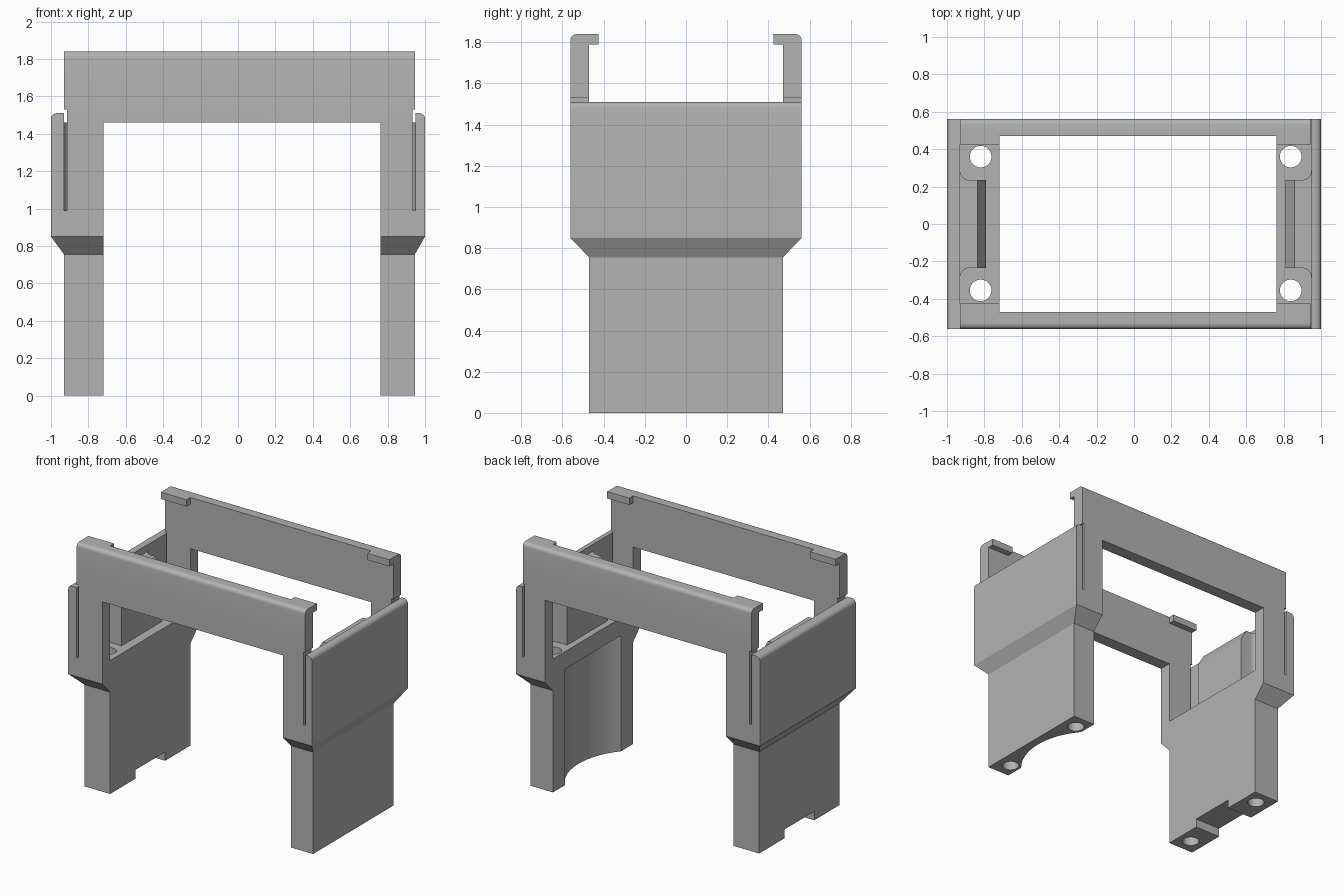
import bpy, bmesh, math
from mathutils import Vector

old = bpy.data.objects.get("Cube")
if old:
    bpy.data.objects.remove(old, do_unlink=True)

GREY = (0.45, 0.45, 0.45, 1)
mat = bpy.data.materials.new("matte grey")
mat.use_nodes = True
mat.diffuse_color = GREY
mat.node_tree.nodes["Principled BSDF"].inputs["Base Color"].default_value = GREY

SHELF, RIM, TOP = 0.99, 1.46, 1.84
HALF_IN, HALF_OUT = 0.47, 0.562


def finish(name, bm):
    bmesh.ops.recalc_face_normals(bm, faces=bm.faces)
    mesh = bpy.data.meshes.new(name)
    bm.to_mesh(mesh)
    bm.free()
    mesh.materials.append(mat)
    ob = bpy.data.objects.new(name, mesh)
    bpy.context.collection.objects.link(ob)
    return ob


def prism(name, pts, axis, a, b):
    """Extrude a closed 2D profile along an axis from a to b."""
    bm = bmesh.new()
    place = {"x": lambda p, q, t: (t, p, q),
             "y": lambda p, q, t: (p, t, q),
             "z": lambda p, q, t: (p, q, t)}[axis]
    rings = [[bm.verts.new(place(p, q, t)) for p, q in pts] for t in (a, b)]
    bm.faces.new(rings[0])
    bm.faces.new(rings[1])
    for i in range(len(pts)):
        j = (i + 1) % len(pts)
        bm.faces.new((rings[0][i], rings[0][j], rings[1][j], rings[1][i]))
    return finish(name, bm)


def box(name, x, y, z):
    return prism(name, [(x[0], y[0]), (x[1], y[0]), (x[1], y[1]), (x[0], y[1])], "z", *z)


def arc(cx, cy, r, a0, a1, n):
    return [(cx + r * math.cos(math.radians(a0 + (a1 - a0) * k / n)),
             cy + r * math.sin(math.radians(a0 + (a1 - a0) * k / n))) for k in range(n + 1)]


def combine(ob, other, op):
    """Apply one boolean and remove the other object."""
    mod = ob.modifiers.new("bool", "BOOLEAN")
    mod.operation, mod.solver, mod.object = op, "EXACT", other
    bpy.context.view_layer.update()
    dg = bpy.context.evaluated_depsgraph_get()
    mesh = bpy.data.meshes.new_from_object(ob.evaluated_get(dg))
    ob.modifiers.clear()
    ob.data = mesh
    bpy.data.objects.remove(other, do_unlink=True)


def cut(ob, cutter):
    combine(ob, cutter, "DIFFERENCE")


def make_leg(name, s, low, wall, inner, hole_x):
    """Flared leg with side panel, shelf, slots and screw holes; s is the side sign."""
    bm = bmesh.new()
    rings = []
    for x, y, z in ((low, HALF_IN, 0), (low, HALF_IN, 0.755),
                    (s, HALF_OUT, 0.85), (s, HALF_OUT, 1.51)):
        rings.append([bm.verts.new(c) for c in
                      ((x, -y, z), (inner, -y, z), (inner, y, z), (x, y, z))])
    bm.faces.new(rings[0])
    bm.faces.new(rings[-1])
    for lo, hi in zip(rings, rings[1:]):
        for i in range(4):
            j = (i + 1) % 4
            bm.faces.new((lo[i], lo[j], hi[j], hi[i]))
    # rounded outer top edge
    edge = bm.edges.get((rings[-1][0], rings[-1][3]))
    bmesh.ops.bevel(bm, geom=[edge], offset=0.03, segments=5, profile=0.5, affect="EDGES")
    leg = finish(name, bm)

    # open pocket, post tops and flex slot
    cut(leg, box("pocket", sorted((wall, inner - s * 0.1)), (-HALF_IN, HALF_IN), (SHELF, 1.7)))
    cut(leg, box("post_top", sorted((wall, inner - s * 0.1)), (-0.7, 0.7), (RIM, 1.7)))
    cut(leg, box("slot", sorted((wall, wall - s * 0.016)), (-0.7, 0.7), (SHELF, 1.7)))
    for y in (-0.355, 0.36):
        cut(leg, prism("hole", arc(hole_x, y, 0.058, 0, 345, 23), "z", -0.1, 1.1))
    return leg


def make_beam(name, f):
    """Top beam with rounded outer edge, clip lips and end notches; f is the y sign."""
    r = 0.03
    corner = [(f * p, q) for p, q in arc(HALF_OUT - r, TOP - r, r, 0, 90, 5)]
    beam = prism(name, [(f * HALF_IN, RIM), (f * HALF_OUT, RIM)] + corner
                 + [(f * HALF_IN, TOP)], "x", -0.93, 0.945)
    for x in ((-0.93, -0.72), (0.763, 0.945)):
        combine(beam, box("lip", x, sorted((f * 0.425, f * 0.5)), (1.79, TOP)), "UNION")
    for x in ((-1.1, -0.914), (0.932, 1.1)):
        cut(beam, box("end_notch", x, (-0.7, 0.7), (1.4, 1.53)))
    return beam


# legs
right_leg = make_leg("right_leg", -1, -0.93, -0.93, -0.72, -0.82)
left_leg = make_leg("left_leg", 1, 0.945, 0.948, 0.763, 0.838)

# cable notch under one leg, round recess in the other
cut(right_leg, box("notch", (-1.1, -0.6), (-0.175, 0.175), (-0.1, 0.065)))
radius = 0.51
recess = arc(0.763 + 0.12 - radius, 0, radius, -90, 90, 64)
cut(left_leg, prism("recess", recess, "z", -0.1, 0.86))

# one continuous frame
frame = right_leg
frame.name = "bracket_frame"
for part in (make_beam("front_beam", -1), make_beam("back_beam", 1), left_leg):
    combine(frame, part, "UNION")

# retaining blocks with a sloped top edge, blended into the side panels
parts = [frame]
for name, s, wall, face in (("right", -1, -0.93, -0.79), ("left", 1, 0.948, 0.81)):
    profile = [(wall, SHELF), (face, SHELF), (face, 1.38), (face + s * 0.048, RIM), (wall, RIM)]
    block = prism(name + "_retaining_block", profile, "y", -0.235, 0.235)
    for f in (-1, 1):
        r = 0.05
        curve = [(wall - s * (r - p), f * (0.235 + r - q)) for p, q in arc(0, 0, r, 0, 90, 6)]
        fillet = prism("fillet", curve + [(wall, f * 0.235)], "z", SHELF, RIM)
        combine(block, fillet, "UNION")
    parts.append(block)

# smooth rounded areas, keep hard edges crisp
for ob in parts:
    bpy.ops.object.select_all(action="DESELECT")
    ob.select_set(True)
    bpy.context.view_layer.objects.active = ob
    bpy.ops.object.shade_smooth_by_angle(angle=math.radians(25))
